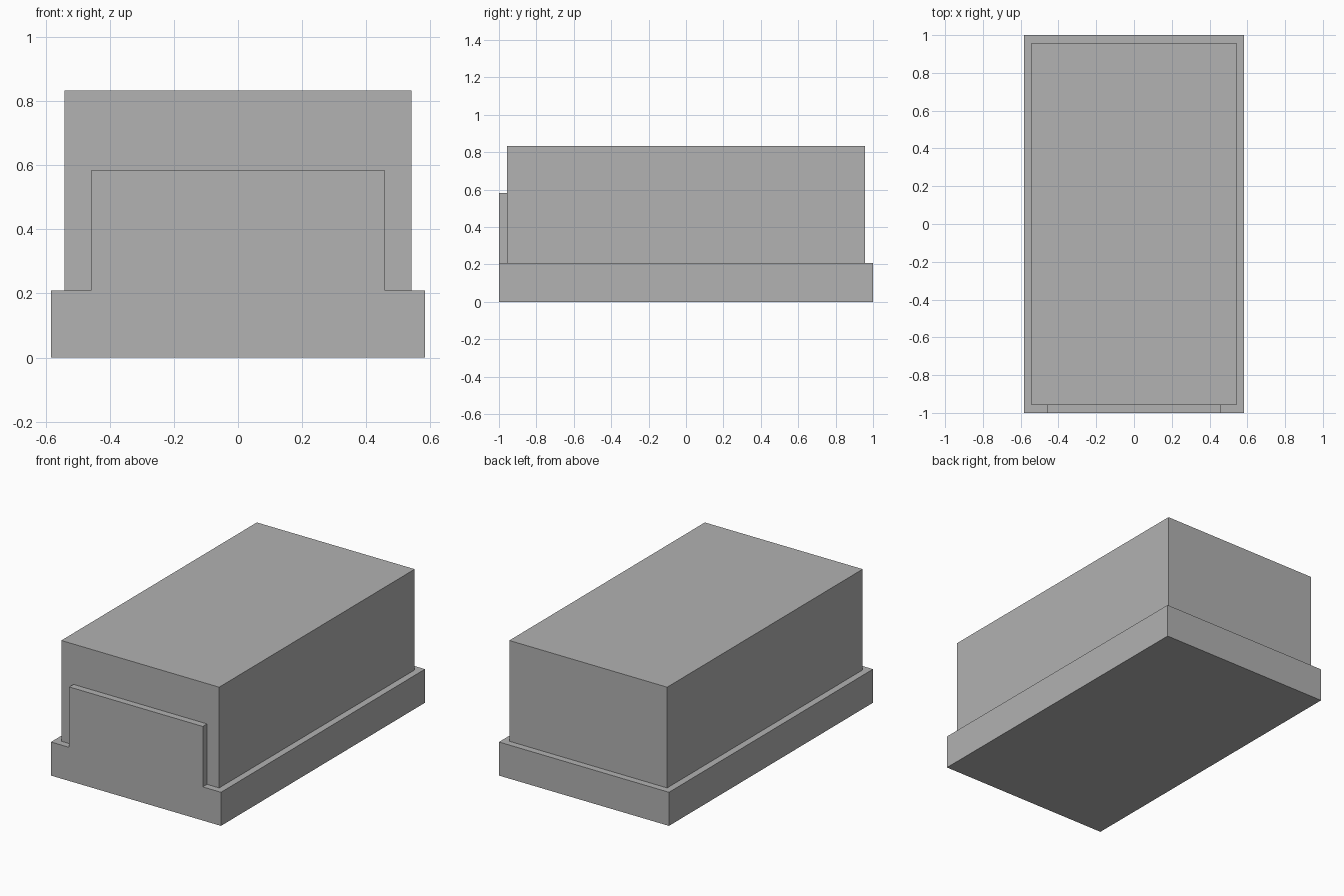
import bpy
import bmesh

if "Cube" in bpy.data.objects:
    bpy.data.objects.remove(bpy.data.objects["Cube"])

U = 1 / 24  # the model sits on a grid of 24ths

grey = bpy.data.materials.new("plain grey")
grey.diffuse_color = (0.445, 0.445, 0.445, 1)
grey.use_nodes = True
grey.node_tree.nodes["Principled BSDF"].inputs["Base Color"].default_value = grey.diffuse_color


def box(name, x, y, z):
    """Box spanning the given (min, max) ranges, in grid units."""
    bm = bmesh.new()
    bmesh.ops.create_cube(bm, size=1)
    for v in bm.verts:
        v.co = [(lo + (c + 0.5) * (hi - lo)) * U
                for c, (lo, hi) in zip(v.co, (x, y, z))]
    mesh = bpy.data.meshes.new(name)
    bm.to_mesh(mesh)
    bm.free()
    mesh.materials.append(grey)
    obj = bpy.data.objects.new(name, mesh)
    bpy.context.collection.objects.link(obj)
    return obj


# Wide plinth at the bottom
box("base", (-14, 14), (-24, 24), (0, 5))
# Main block, inset one unit all round
box("body", (-13, 13), (-23, 23), (5, 20))
# Raised panel on the front, flush with the base
box("front_panel", (-11, 11), (-24, -23), (5, 14))
